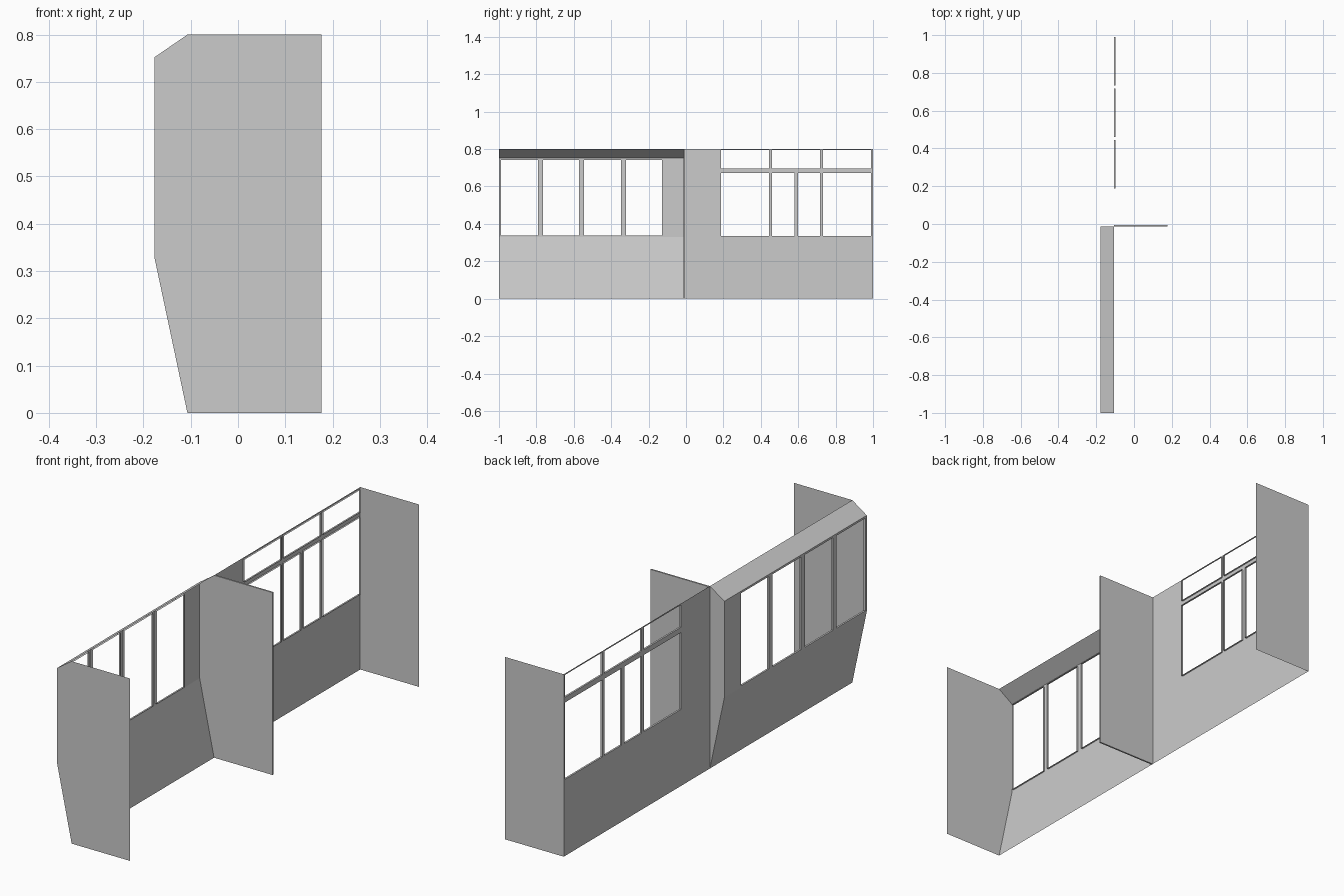
import bpy, bmesh

if "Cube" in bpy.data.objects:
    bpy.data.objects.remove(bpy.data.objects["Cube"])

X_WALL, X_BAY, X_IN = -0.107, -0.177, 0.177
H = 0.8
Y_BAY, Y_FLAT = -0.013, -0.006
BAY = [(X_WALL, 0), (X_BAY, 0.33), (X_BAY, 0.752), (X_WALL, H)]
REVEAL = 0.008


def finish(name, bm):
    bmesh.ops.remove_doubles(bm, verts=bm.verts, dist=1e-5)
    mesh = bpy.data.meshes.new(name)
    bm.to_mesh(mesh)
    bm.free()
    obj = bpy.data.objects.new(name, mesh)
    bpy.context.collection.objects.link(obj)
    return obj


def face(bm, points):
    bm.faces.new([bm.verts.new(p) for p in points])


def pierced_wall(name, x, y0, y1, z0, z1, windows):
    """Single-sheet wall at x with rectangular openings."""
    bm = bmesh.new()
    ys = sorted({y0, y1, *(v for w in windows for v in w[:2])})
    zs = sorted({z0, z1, *(v for w in windows for v in w[2:])})
    for a, b in zip(ys, ys[1:]):
        for c, d in zip(zs, zs[1:]):
            y, z = (a + b) / 2, (c + d) / 2
            if not any(w[0] < y < w[1] and w[2] < z < w[3] for w in windows):
                face(bm, [(x, b, c), (x, a, c), (x, a, d), (x, b, d)])
    bmesh.ops.remove_doubles(bm, verts=bm.verts, dist=1e-5)
    bmesh.ops.dissolve_limit(bm, angle_limit=0.01, verts=bm.verts, edges=bm.edges)
    finish(name, bm)


def window_reveals(name, x, windows):
    """Shallow returns running inward around every opening."""
    bm = bmesh.new()
    xi = x + REVEAL
    for a, b, c, d in windows:
        ring = [(a, c), (b, c), (b, d), (a, d)]
        for p, q in zip(ring, ring[1:] + ring[:1]):
            face(bm, [(x, *p), (x, *q), (xi, *q), (xi, *p)])
    finish(name, bm)


def strip(name, p, q, y0, y1):
    """Flat panel swept along y between two profile points."""
    bm = bmesh.new()
    face(bm, [(p[0], y1, p[1]), (p[0], y0, p[1]), (q[0], y0, q[1]), (q[0], y1, q[1])])
    finish(name, bm)


def side_wall(name, profile, y):
    bm = bmesh.new()
    face(bm, [(x, y, z) for x, z in profile])
    finish(name, bm)


# Bay half: skirt, window band, sloping roof
bay_windows = [(a, b, 0.337, 0.743) for a, b in
               [(-0.99, -0.79), (-0.765, -0.572), (-0.545, -0.347), (-0.321, -0.128)]]
strip("bay_skirt", BAY[0], BAY[1], -1, Y_BAY)
pierced_wall("bay_window_wall", X_BAY, -1, Y_BAY, BAY[1][1], BAY[2][1], bay_windows)
window_reveals("bay_window_reveals", X_BAY, bay_windows)
strip("bay_roof", BAY[2], BAY[3], -1, Y_BAY)

# Flat half: windows with a row of transom lights above
columns = [(0.188, 0.444), (0.46, 0.717), (0.733, 0.99)]
flat_windows = [(a, b, 0.696, 0.794) for a, b in columns]
flat_windows += [(a, b, 0.336, 0.673) for a, b in
                 [columns[0], (0.46, 0.579), (0.599, 0.717), columns[2]]]
pierced_wall("flat_window_wall", X_WALL, Y_FLAT, 1, 0, H, flat_windows)
window_reveals("flat_window_reveals", X_WALL, flat_windows)

# Side walls
bay_profile = BAY + [(X_IN, H), (X_IN, 0)]
flat_profile = [(X_WALL, 0), (X_WALL, H), (X_IN, H), (X_IN, 0)]
side_wall("bay_end_wall", bay_profile, -1)
side_wall("bay_party_wall", bay_profile, Y_BAY)
side_wall("flat_party_wall", flat_profile, Y_FLAT)
side_wall("flat_end_wall", flat_profile, 1)

# Narrow caps closing the double wall in the middle
for label, p, q in [("bottom", flat_profile[3], flat_profile[0]),
                    ("outer", flat_profile[0], flat_profile[1]),
                    ("top", flat_profile[1], flat_profile[2]),
                    ("inner", flat_profile[2], flat_profile[3])]:
    strip("party_wall_cap_" + label, p, q, Y_BAY, Y_FLAT)
